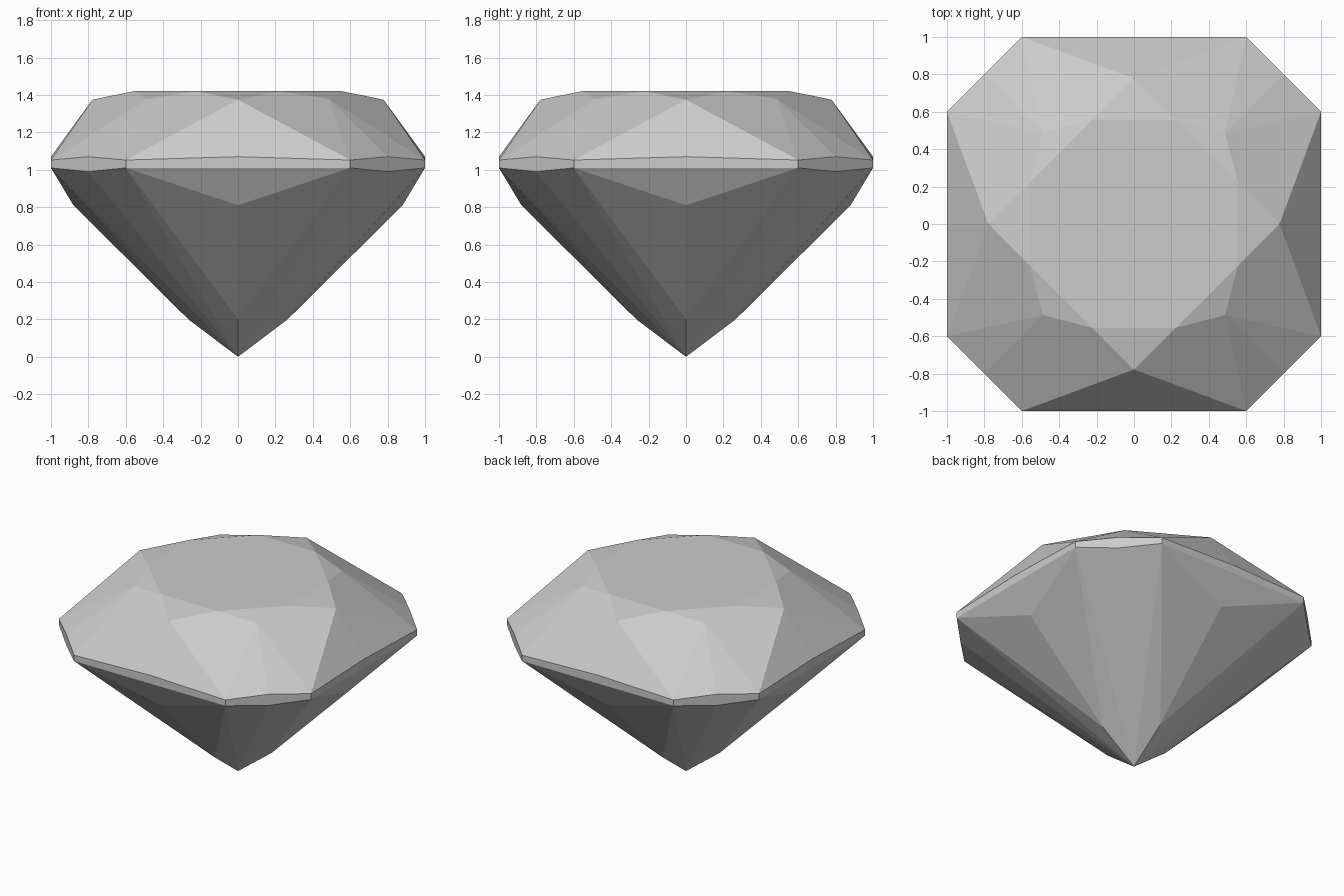
import bpy, bmesh

if "Cube" in bpy.data.objects:
    bpy.data.objects.remove(bpy.data.objects["Cube"])

# key points of one eighth of the cut stone (between the +y axis and the diagonal)
P = dict(
    table_c=(0, 0, 1.42), table_m=(0, 0.555, 1.42), table_v=(0.225, 0.555, 1.42),
    table_d=(0.39, 0.39, 1.42),
    star=(0, 0.778, 1.375), star_d=(0.487, 0.487, 1.378),
    top_m=(0, 1, 1.07), top_v=(0.6, 1, 1.052), top_d=(0.8, 0.8, 1.07),
    low_m=(0, 1, 1.01), low_v=(0.6, 1, 1.01), low_d=(0.8, 0.8, 0.99),
    pav=(0, 0.88, 0.81), tip=(0, 0.265, 0.2), culet=(0, 0, 0))

FACETS = [
    # table and star facets
    "table_c table_m table_v table_d", "table_m star table_v", "table_v star_d table_d",
    # crown main and upper girdle facets
    "star top_v star_d table_v", "star top_m top_v", "star_d top_v top_d",
    # girdle
    "top_m low_m low_v top_v", "top_v low_v low_d top_d",
    # pavilion
    "low_m pav low_v", "pav tip low_v", "tip culet low_v", "culet low_d low_v"]

# repeat the eighth with swaps and reflections
bm = bmesh.new()
for sx in (1, -1):
    for sy in (1, -1):
        for swap in (False, True):
            v = {}
            for name, (x, y, z) in P.items():
                if swap:
                    x, y = y, x
                v[name] = bm.verts.new((sx * x, sy * y, z))
            for f in FACETS:
                bm.faces.new([v[n] for n in f.split()])
bmesh.ops.remove_doubles(bm, verts=bm.verts[:], dist=0.0005)
bmesh.ops.recalc_face_normals(bm, faces=bm.faces[:])
# merge coplanar pieces into whole facets
bmesh.ops.dissolve_limit(bm, angle_limit=0.005, verts=bm.verts[:], edges=bm.edges[:])

mesh = bpy.data.meshes.new("gemstone")
bm.to_mesh(mesh)
bm.free()
bpy.context.collection.objects.link(bpy.data.objects.new("gemstone", mesh))
